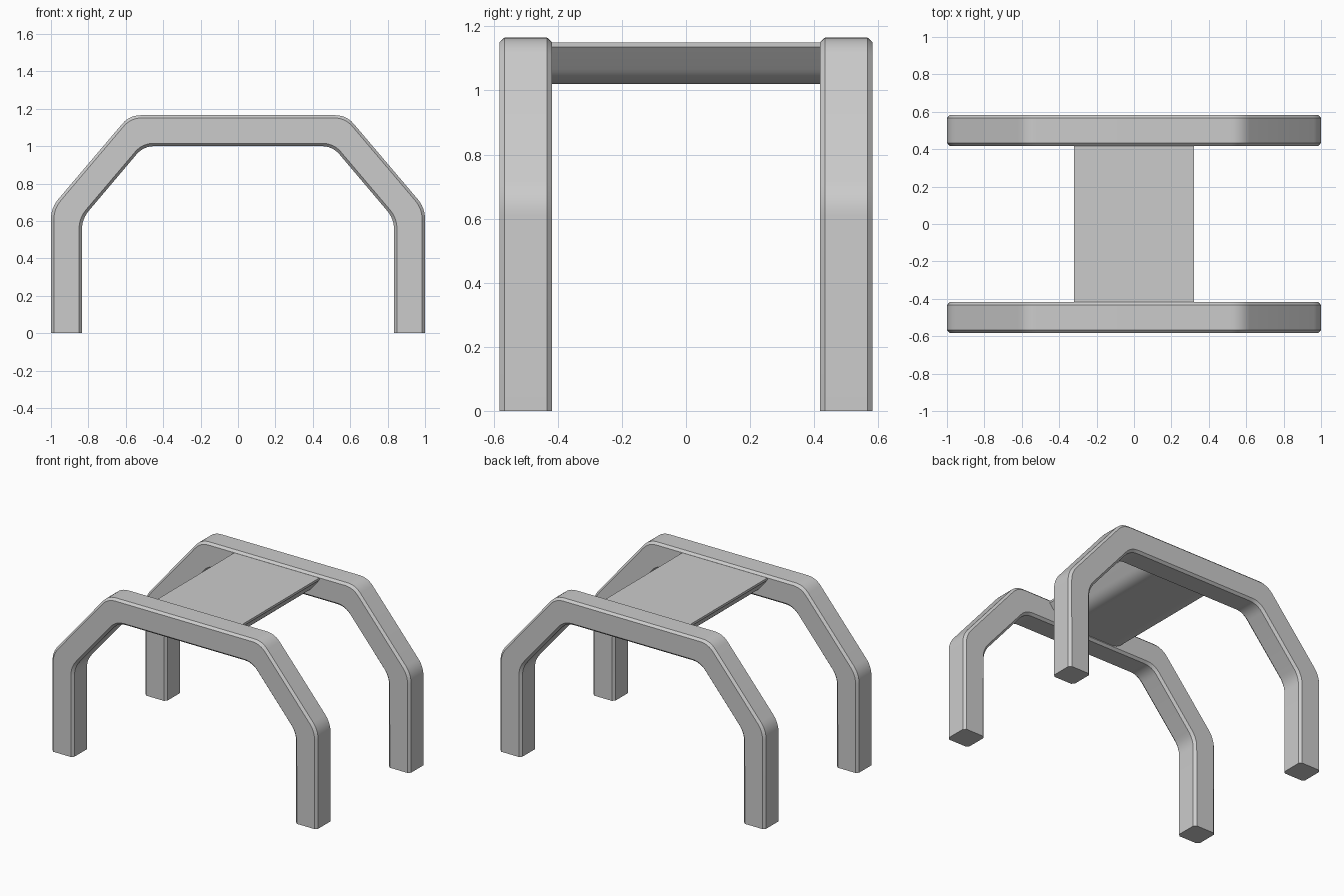
import bpy, bmesh, math
from mathutils import Vector

cube = bpy.data.objects.get("Cube")
if cube:
    bpy.data.objects.remove(cube, do_unlink=True)

grey = bpy.data.materials.new("mid_grey")
grey.use_nodes = True
colour = (0.6, 0.6, 0.6, 1)
grey.diffuse_color = colour
grey.node_tree.nodes["Principled BSDF"].inputs["Base Color"].default_value = colour


def fillet(points, reach, steps=6):
    """Round the inner corners of an open polyline with short curves."""
    pts = [Vector(p) for p in points]
    out = [pts[0]]
    for before, corner, after in zip(pts, pts[1:], pts[2:]):
        a = corner + (before - corner).normalized() * reach
        b = corner + (after - corner).normalized() * reach
        for i in range(steps + 1):
            t = i / steps
            out.append(a * (1 - t) ** 2 + corner * 2 * t * (1 - t) + b * t ** 2)
    return out + [pts[-1]]


def mirrored(half):
    """Complete a half outline across x = 0."""
    return half + [(-x, z) for x, z in reversed(half)]


def loft(name, rings):
    """Skin a row of closed rings and cap both ends."""
    bm = bmesh.new()
    rows = [[bm.verts.new(p) for p in ring] for ring in rings]
    n = len(rows[0])
    for r, s in zip(rows, rows[1:]):
        for i in range(n):
            j = (i + 1) % n
            bm.faces.new((r[i], r[j], s[j], s[i]))
    bm.faces.new(rows[0])
    bm.faces.new(rows[-1])
    bmesh.ops.recalc_face_normals(bm, faces=bm.faces)
    mesh = bpy.data.meshes.new(name)
    bm.to_mesh(mesh)
    bm.free()
    obj = bpy.data.objects.new(name, mesh)
    bpy.context.collection.objects.link(obj)
    mesh.materials.append(grey)
    bpy.ops.object.select_all(action='DESELECT')
    obj.select_set(True)
    bpy.context.view_layer.objects.active = obj
    bpy.ops.object.shade_smooth_by_angle(angle=math.radians(30))
    return obj


# Arched side frames: chamfered square section swept along the bent path
HALF, CHAMFER = 0.0825, 0.016
outer = fillet(mirrored([(1, 0), (1, 0.67), (0.58, 1.165)]), 0.06)
inner = fillet(mirrored([(0.835, 0), (0.835, 0.61), (0.505, 1.0)]), 0.06)


def section(o, i, y):
    d = (i - o).normalized() * CHAMFER
    w = HALF - CHAMFER
    ring = [(o, -w), (o + d, -HALF), (i - d, -HALF), (i, -w),
            (i, w), (i - d, HALF), (o + d, HALF), (o, w)]
    return [(p.x, y + v, p.y) for p, v in ring]


for name, y in (("front_arch", -0.5), ("back_arch", 0.5)):
    loft(name, [section(o, i, y) for o, i in zip(outer, inner)])

# Cross plate: flat top, thin rim, underside tapering into a rounded belly
belly = fillet(mirrored([(0.32, 1.135), (0.226, 1.02)]), 0.06, 8)
profile = [Vector((0.32, 1.15))] + belly + [Vector((-0.32, 1.15))]
loft("cross_plate", [[(p.x, y, p.y) for p in profile] for y in (-0.45, 0.45)])
